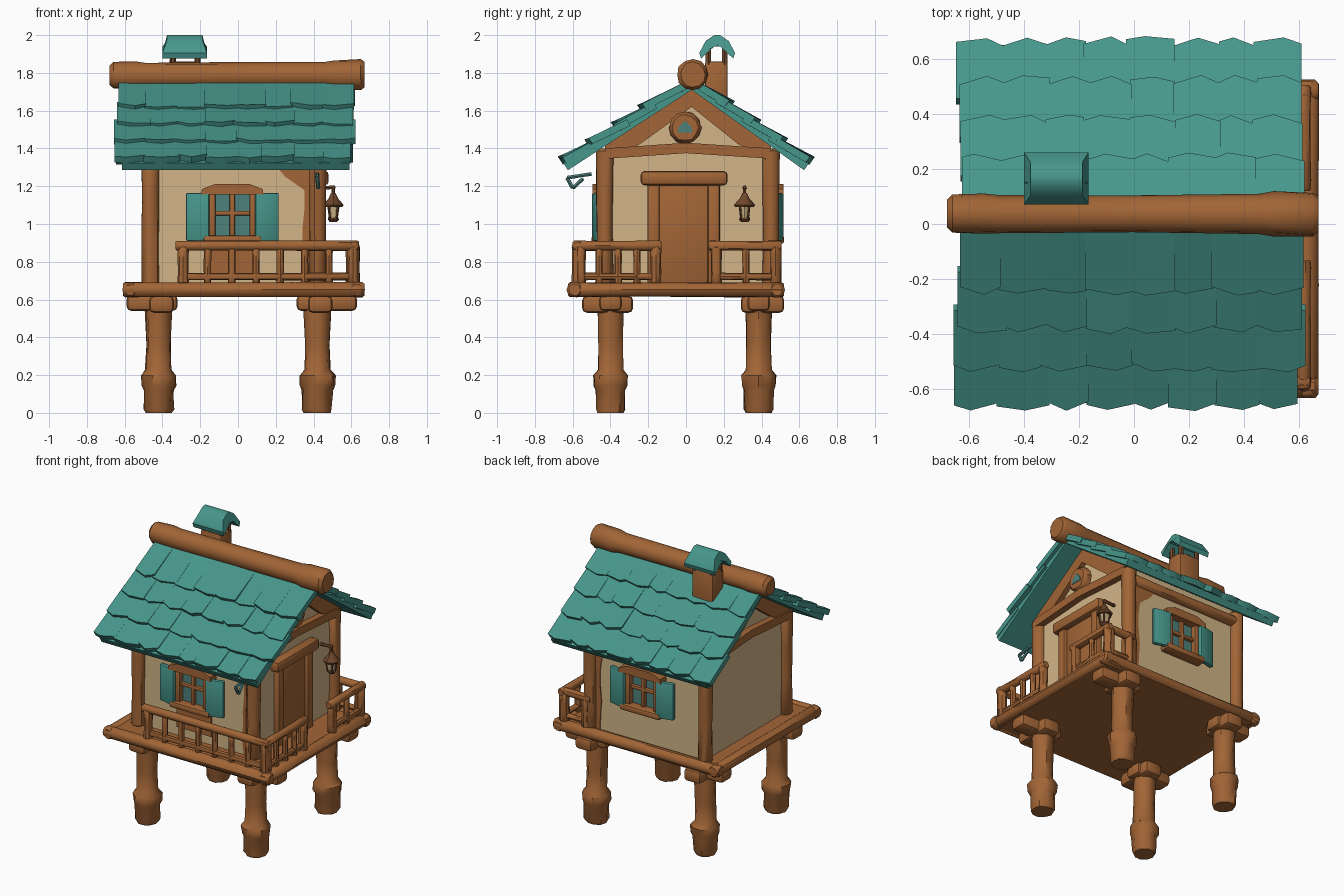
import bpy, bmesh, math, random
from mathutils import Vector, Matrix

random.seed(4)
cube = bpy.data.objects.get("Cube")
if cube:
    bpy.data.objects.remove(cube)


def material(name, rgb):
    m = bpy.data.materials.new(name)
    m.use_nodes = True
    m.diffuse_color = (*rgb, 1)
    m.node_tree.nodes["Principled BSDF"].inputs["Base Color"].default_value = (*rgb, 1)
    return m


WOOD = material("warm wood", (0.36, 0.13, 0.037))
TEAL = material("teal shingle", (0.062, 0.305, 0.26))
PLASTER = material("cream plaster", (0.64, 0.46, 0.245))
GLASS = material("dull teal glass", (0.075, 0.22, 0.2))
DARK = material("dark wood", (0.16, 0.065, 0.025))
made = []


def finish(name, bm, mat):
    bmesh.ops.recalc_face_normals(bm, faces=bm.faces)
    me = bpy.data.meshes.new(name)
    bm.to_mesh(me)
    bm.free()
    me.materials.append(mat)
    ob = bpy.data.objects.new(name, me)
    bpy.context.scene.collection.objects.link(ob)
    made.append(ob)
    return ob


def turned(name, p, q, profile, mat=WOOD, sides=10, wobble=0.06):
    """Round part along p-q; profile holds (fraction, radius) pairs."""
    p, q = Vector(p), Vector(q)
    rot = (q - p).to_track_quat('Z', 'Y')
    bm = bmesh.new()
    rings = []
    for t, r in profile:
        ring = []
        for i in range(sides):
            a = math.tau * i / sides
            k = r * (1 + random.uniform(-wobble, wobble))
            ring.append(bm.verts.new(p.lerp(q, t) + rot @ Vector((k * math.cos(a), k * math.sin(a), 0))))
        rings.append(ring)
    for a, b in zip(rings, rings[1:]):
        for i in range(sides):
            j = (i + 1) % sides
            bm.faces.new((a[i], a[j], b[j], b[i]))
    bm.faces.new(rings[0])
    bm.faces.new(rings[-1])
    return finish(name, bm, mat)


def log(name, p, q, r, mat=WOOD, sides=10):
    e = 0.3 * r / (Vector(q) - Vector(p)).length
    return turned(name, p, q, [(0, r * .75), (e, r), (.35, r * .95), (.65, r * .97), (1 - e, r), (1, r * .75)], mat, sides)


def box(name, lo, hi, mat=WOOD, bevel=0.012, turn=0.0):
    lo, hi = Vector(lo), Vector(hi)
    bm = bmesh.new()
    bmesh.ops.create_cube(bm, size=1)
    bmesh.ops.scale(bm, vec=hi - lo, verts=bm.verts)
    if bevel:
        bmesh.ops.bevel(bm, geom=bm.edges[:], offset=bevel, segments=2, affect='EDGES', profile=0.5)
    bmesh.ops.rotate(bm, verts=bm.verts, matrix=Matrix.Rotation(turn, 3, 'Z'))
    bmesh.ops.translate(bm, verts=bm.verts, vec=(lo + hi) / 2)
    return finish(name, bm, mat)


def prism(name, outline, axis, a, b, mat):
    """Extrude an outline from a to b; axis x uses (y, z), axis y uses (x, z)."""
    bm = bmesh.new()
    at = (lambda u, v, w: (w, u, v)) if axis == 'x' else (lambda u, v, w: (u, w, v))
    ends = [[bm.verts.new(at(u, v, w)) for u, v in outline] for w in (a, b)]
    for e in ends:
        bm.faces.new(e)
    n = len(outline)
    for i in range(n):
        j = (i + 1) % n
        bm.faces.new((ends[0][i], ends[0][j], ends[1][j], ends[1][i]))
    return finish(name, bm, mat)


# Stilts with swollen feet and bracket beams
for cx, x0, x1 in ((-.42, -.59, -.32), (.42, .31, .63)):
    for cy, y0, y1 in ((-.4, -.55, -.28), (.385, .29, .52)):
        turned("stilt", (cx, cy, 0), (cx, cy, .6),
               [(0, .07), (.03, .079), (.2, .08), (.24, .09), (.33, .094), (.38, .07), (.6, .066), (.9, .07), (1, .07)])
        box("bracket_beam_long", (x0, cy - .06, .54), (x1, cy + .06, .625), bevel=.025)
        box("bracket_beam_cross", (cx - .05, y0, .53), (cx + .08, y1, .62), bevel=.025)

# Deck with log edging
box("deck", (-.59, -.6, .615), (.64, .5, .68), bevel=0)
for y in (-.59, .482):
    log("deck_edge_log", (-.61, y, .652), (.67, y, .652), .041)
for x in (-.572, .63):
    log("deck_edge_log", (x, -.625, .652), (x, .52, .652), .041)

# House body
FRONT, BACK, LEFT, RIGHT = -.43, .45, -.465, .42
prism("walls", [(FRONT, .67), (BACK, .67), (BACK, 1.41), (.03, 1.7), (FRONT, 1.41)], 'x', LEFT, RIGHT, PLASTER)
for x in (LEFT, RIGHT):
    out = -1 if x < 0 else 1
    for y in (FRONT, BACK):
        log("corner_post", (x, y, .67), (x, y, 1.4), .047)
        prism("gable_rafter", [(y, 1.345), (y, 1.42), (.03, 1.71), (.03, 1.62), (y * .6 + .01, 1.42)],
              'x', x, x + out * .035, WOOD)
    prism("gable_tie_beam", [(-.43, 1.345), (0, 1.375), (.46, 1.345), (.46, 1.4), (0, 1.43), (-.43, 1.4)],
          'x', x, x + out * .045, WOOD)
for y in (FRONT, BACK):
    log("wall_plate", (LEFT, y, 1.33), (RIGHT, y, 1.33), .04)

# Ragged wood-coloured bands beside the doorway-side posts, flaring at the top
for y, out in ((FRONT, -.006), (BACK, .006)):
    edge = [(RIGHT - .065 - random.uniform(0, .025), .68 + .1 * i) for i in range(6)]
    prism("post_band", [(RIGHT, .68)] + edge + [(.25, 1.25), (.2, 1.31), (RIGHT, 1.31)], 'y', y, y + out, WOOD)


def window(cx, wall, out):
    def part(name, x0, x1, z0, z1, d0, d1, mat=WOOD, turn=0.0, bevel=.008):
        ys = sorted((wall + out * d0, wall + out * d1))
        return box(name, (cx + x0, ys[0], z0), (cx + x1, ys[1], z1), mat, bevel, turn)
    part("window_glass", -.11, .11, .93, 1.17, -.01, .008, GLASS, bevel=0)
    for s in (-1, 1):
        a, b = sorted((s * .09, s * .125))
        part("window_jamb", a, b, .92, 1.17, -.01, .045)
        a, b = sorted((s * .12, s * .245))
        part("shutter", a, b, .91, 1.165, .025, .055, TEAL, s * out * -.22)
    part("window_mullion", -.014, .014, .93, 1.17, 0, .03)
    part("window_crossbar", -.11, .11, 1.045, 1.07, 0, .03)
    part("window_sill", -.155, .155, .895, .94, -.01, .07, bevel=.015)
    prism("window_lintel", [(cx + u, z) for u, z in
          ((-.165, 1.155), (.165, 1.155), (.16, 1.185), (.09, 1.212), (-.09, 1.212), (-.16, 1.185))],
          'y', wall, wall + out * .065, WOOD)


window(-.03, FRONT, -1)
window(0, BACK, 1)
box("under_window_panel", (-.17, FRONT - .008, .74), (.1, FRONT, .9), bevel=0)

# Doorway
box("door", (.4, -.145, .68), (.437, .125, 1.22), bevel=.004)
for y in (-.205, .115):
    box("door_jamb", (.4, y, .67), (.46, y + .065, 1.22), bevel=.014)
box("door_lintel", (.4, -.24, 1.205), (.48, .22, 1.28), bevel=.02)

# Small gable window
turned("gable_window_frame", (.41, -.005, 1.51), (.47, -.005, 1.51), [(0, .085), (.7, .085), (1, .07)], sides=12)
prism("gable_window_pane", [(-.045, 1.485), (.035, 1.485), (.028, 1.515), (-.005, 1.545), (-.038, 1.515)],
      'x', .466, .474, GLASS)


def railing(p, q, count):
    """Top rail, bottom rail and balusters between two points."""
    p, q = Vector(p), Vector(q)
    d = (q - p).normalized()
    up = Vector((0, 0, 1))
    log("top_rail", p + up * .885 - d * .04, q + up * .885 + d * .03, .028)
    log("bottom_rail", p + up * .722, q + up * .722, .02, sides=8)
    for i in range(count):
        c = p.lerp(q, i / (count - 1))
        r = .03 if i in (0, count - 1) else .02
        log("baluster", c + up * .68, c + up * .885, r, sides=8)


railing((-.29, -.575, 0), (.61, -.575, 0), 8)
railing((.615, -.56, 0), (.615, -.16, 0), 5)
railing((.615, .16, 0), (.615, .475, 0), 3)
railing((.44, .475, 0), (.6, .475, 0), 2)

# Roof slabs and overlapping ragged shingles
APEX = Vector((0, .03, 1.71))
for s in (-1, 1):
    eave = Vector((0, s * .625, 1.285))
    down = (eave - APEX).normalized()
    normal = Vector((0, -down.z * s, abs(down.y)))
    slab = (APEX, eave, eave + normal * .045, APEX + normal * .045)
    prism("roof_slab", [(v.y, v.z) for v in slab], 'x', -.615, .59, TEAL)
    bm = bmesh.new()
    for start, edge in ((0, .2), (.16, .34), (.3, .48), (.44, .62)):
        v0 = max(0, (start - s * APEX.y) / abs(down.y) - .02)
        v1 = (edge - s * APEX.y) / abs(down.y)
        cuts = [-.635 + .155 * i + random.uniform(-.018, .018) for i in range(9)]
        for x0, x1 in zip(cuts, cuts[1:]):
            lift = random.uniform(.045, .06)
            j = [random.uniform(-.024, .006) for _ in range(2)]
            outline = [(x0 - .004, v0, .03), (x1 + .004, v0, .03), (x1 + .004, v1 + j[0], lift),
                       ((x0 + x1) / 2 + random.uniform(-.03, .03), v1 + .012, lift + .006), (x0 - .004, v1 + j[1], lift)]
            sheets = [[bm.verts.new(APEX + Vector((x, 0, 0)) + down * v + normal * (w + t)) for x, v, w in outline]
                      for t in (-.012, .026)]
            for sheet in sheets:
                bm.faces.new(sheet)
            for i in range(5):
                k = (i + 1) % 5
                bm.faces.new((sheets[0][i], sheets[0][k], sheets[1][k], sheets[1][i]))
    finish("shingles", bm, TEAL)

# Ridge log with thicker ends
turned("ridge_log", (-.68, .035, 1.785), (.67, .035, 1.79),
       [(0, .05), (.015, .07), (.1, .072), (.14, .07), (.5, .068), (.84, .072), (.88, .08), (.985, .082), (1, .065)], sides=12)

# Chimney with a little open cap
box("chimney_stack", (-.36, .1, 1.55), (-.2, .22, 1.86), bevel=.012)
for x in (-.345, -.215):
    for y in (.118, .205):
        log("chimney_post", (x, y, 1.84), (x, y, 1.94), .017, DARK, 6)
half = [(.085, 1.875), (.095, 1.905), (.06, 1.97), (.015, 2.0)]
under = [(.015, 1.94), (.06, 1.9)]
outline = ([(.165 - u, z) for u, z in half] + [(.165 + u, z) for u, z in half[::-1]]
           + [(.165 + u, z) for u, z in under[::-1]] + [(.165 - u, z) for u, z in under])
cap = prism("chimney_cap", outline, 'x', -.4, -.165, TEAL)
for v in cap.data.vertices:
    if v.co.z > 1.95:
        v.co.x = -.28 + (v.co.x + .28) * .8

# Lantern hanging beside the door
LX, LY = .505, .31
log("lantern_arm", (.42, LY, 1.19), (LX + .01, LY, 1.195), .011, DARK, 6)
log("lantern_hook", (LX, LY, 1.2), (LX, LY, 1.14), .009, DARK, 6)
turned("lantern_cap", (LX, LY, 1.09), (LX, LY, 1.165), [(0, .05), (.15, .055), (.6, .025), (1, .012)], DARK, 8)
turned("lantern_light", (LX, LY, 1.03), (LX, LY, 1.1), [(0, .023), (1, .034)], PLASTER, 6, 0)
turned("lantern_base", (LX, LY, 1.01), (LX, LY, 1.035), [(0, .018), (.5, .03), (1, .027)], DARK, 8)
for i in range(4):
    a = math.tau * (i + .5) / 4
    c, s = math.cos(a), math.sin(a)
    log("lantern_bar", (LX + .025 * c, LY + .025 * s, 1.025), (LX + .036 * c, LY + .036 * s, 1.1), .006, DARK, 6)

# Hanging loop under the front eave
loop = [(.42, -.5, 1.265), (.42, -.63, 1.245), (.425, -.6, 1.19), (.42, -.545, 1.24)]
for a, b in zip(loop, loop[1:]):
    log("eave_loop", a, b, .011, GLASS, 6)

# Smooth rounded surfaces, keep edges crisp
for ob in made:
    ob.select_set(True)
bpy.context.view_layer.objects.active = made[0]
bpy.ops.object.shade_smooth_by_angle(angle=math.radians(40))
